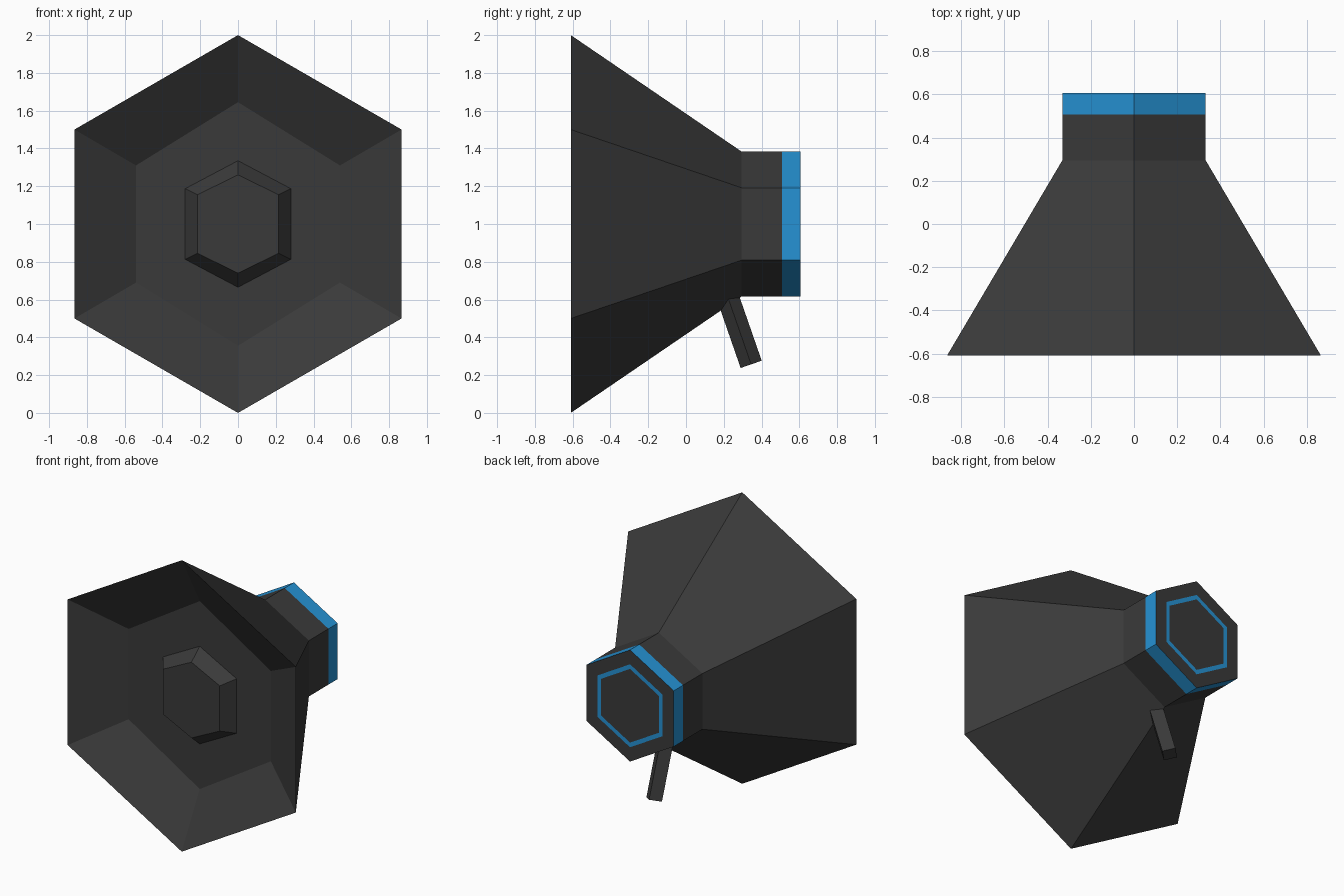
import bpy, bmesh, math
from mathutils import Vector, Matrix

if "Cube" in bpy.data.objects:
    bpy.data.objects.remove(bpy.data.objects["Cube"])


def material(name, rgb):
    m = bpy.data.materials.new(name)
    m.diffuse_color = (*rgb, 1)
    m.use_nodes = True
    m.node_tree.nodes["Principled BSDF"].inputs["Base Color"].default_value = m.diffuse_color
    return m


DARK = material("dark grey", (0.042, 0.042, 0.042))
BLUE = material("bright blue", (0.019, 0.29, 0.66))
CENTRE_Z = 1.0


def hexagon(y, r, side_x=None, side_z=None):
    """Pointed-top hexagon in the XZ plane, regular unless sides are given."""
    sx = r * math.sin(math.radians(60)) if side_x is None else side_x
    sz = r * 0.5 if side_z is None else side_z
    pts = [(0, r), (sx, sz), (sx, -sz), (0, -r), (-sx, -sz), (-sx, sz)]
    return [Vector((x, y, CENTRE_Z + z)) for x, z in pts]


def loft(name, rings, blue_bands=(), cap=False):
    """Join rings in order from the front centre outward and round to the back."""
    bm = bmesh.new()
    loops = [[bm.verts.new(p) for p in ring] for ring in rings]
    n = len(rings[0])
    for k in range(len(loops) - 1):
        a, b = loops[k], loops[k + 1]
        for i in range(n):
            j = (i + 1) % n
            f = bm.faces.new((a[i], b[i], b[j], a[j]))
            f.material_index = 1 if k in blue_bands else 0
    if cap:
        bm.faces.new(loops[0])
        bm.faces.new(loops[-1])
    bmesh.ops.recalc_face_normals(bm, faces=bm.faces)
    me = bpy.data.meshes.new(name)
    bm.to_mesh(me)
    bm.free()
    me.materials.append(DARK)
    me.materials.append(BLUE)
    ob = bpy.data.objects.new(name, me)
    bpy.context.collection.objects.link(ob)
    return ob


# Horn body: centre boss, floor, flared mouth, outer flare, neck, blue band, back ring
loft("horn_body", [
    hexagon(-0.505, 0.26, 0.215, 0.155),   # boss front
    hexagon(-0.415, 0.335, 0.28, 0.187),   # boss base
    hexagon(-0.415, 0.645, 0.54, 0.31),    # floor edge
    hexagon(-0.61, 1.0),                   # mouth rim
    hexagon(0.295, 0.383),                 # neck start
    hexagon(0.507, 0.383),                 # blue band start
    hexagon(0.607, 0.383),                 # back edge
    hexagon(0.607, 0.285),                 # blue back ring, outer
    hexagon(0.607, 0.253),                 # blue back ring, inner
], blue_bands=(5, 7), cap=True)

# Mounting stem: square bar turned on edge, leaning back under the neck
top, bottom = Vector((0, 0.205, 0.66)), Vector((0, 0.345, 0.257))
axis = (bottom - top).normalized()
across = axis.cross(Vector((1, 0, 0)))
R = 0.059


def diamond(c):
    return [c + Vector((R, 0, 0)), c + across * R, c - Vector((R, 0, 0)), c - across * R]


loft("mounting_stem", [diamond(top), diamond(bottom)], cap=True)
